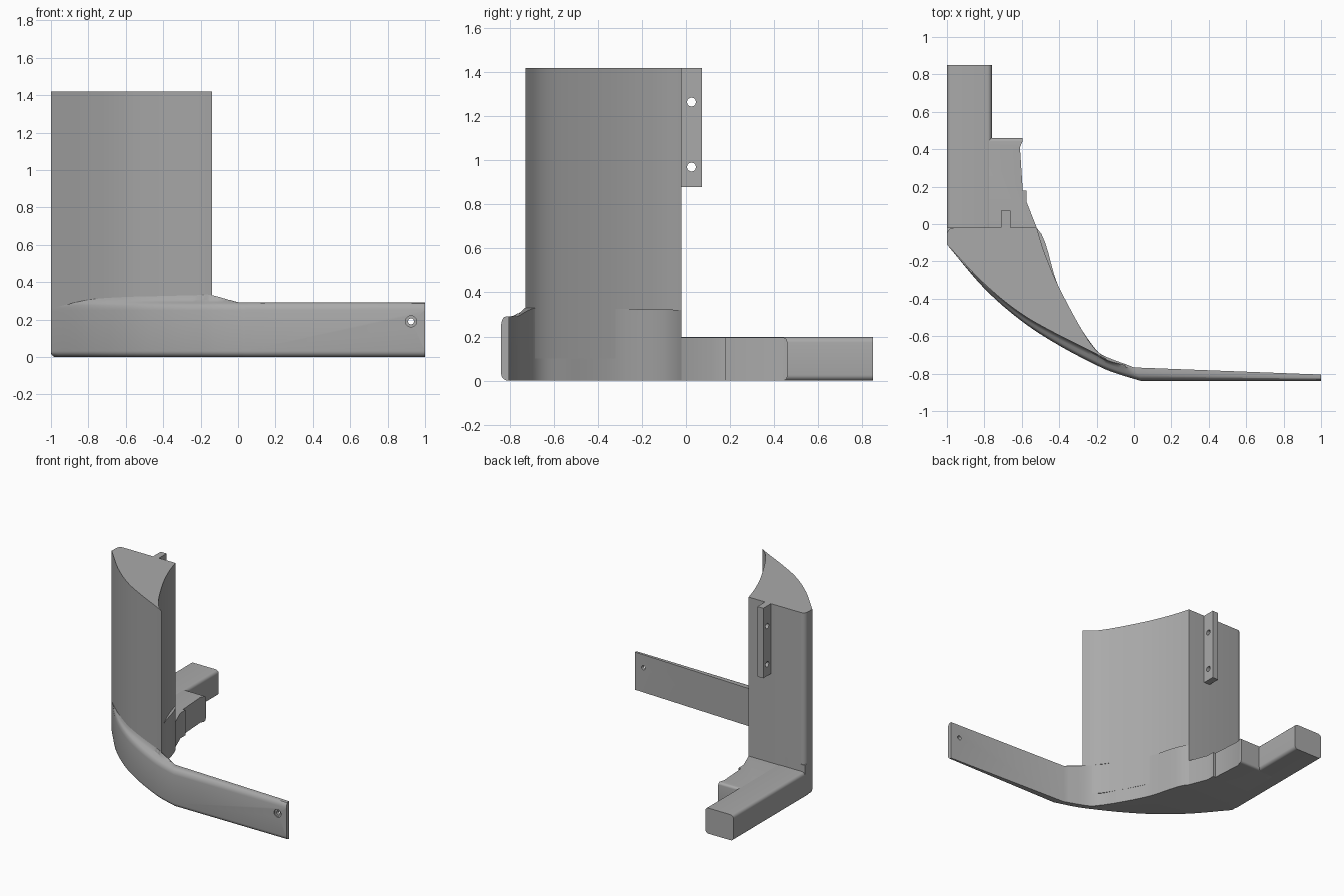
import bpy, bmesh, math
from mathutils import Vector

if "Cube" in bpy.data.objects:
    bpy.data.objects.remove(bpy.data.objects["Cube"], do_unlink=True)

grey = bpy.data.materials.new("plain grey")
grey.use_nodes = True
grey.diffuse_color = (0.4, 0.4, 0.4, 1)
grey.node_tree.nodes["Principled BSDF"].inputs["Base Color"].default_value = (0.4, 0.4, 0.4, 1)


def finish(name, bm):
    bmesh.ops.remove_doubles(bm, verts=bm.verts, dist=0.0005)
    bmesh.ops.recalc_face_normals(bm, faces=bm.faces)
    mesh = bpy.data.meshes.new(name)
    bm.to_mesh(mesh)
    bm.free()
    mesh.materials.append(grey)
    obj = bpy.data.objects.new(name, mesh)
    bpy.context.collection.objects.link(obj)
    bpy.ops.object.select_all(action='DESELECT')
    obj.select_set(True)
    bpy.context.view_layer.objects.active = obj
    bpy.ops.object.shade_smooth_by_angle(angle=math.radians(30))
    return obj


def spline(points, steps=6):
    """Smooth curve through points of any dimension."""
    p = [Vector(q) for q in points]
    p = [2 * p[0] - p[1]] + p + [2 * p[-1] - p[-2]]
    out = []
    for a, b, c, d in zip(p, p[1:], p[2:], p[3:]):
        for i in range(steps):
            t = i / steps
            out.append(b + (c - a) * (t / 2) + (2 * a - 5 * b + 4 * c - d) * (t * t / 2)
                       + (3 * b - a - 3 * c + d) * (t ** 3 / 2))
    return out + [p[-2]]


def prism(outline, shift):
    """Solid made by moving a closed outline along a shift vector."""
    bm = bmesh.new()
    face = bm.faces.new([bm.verts.new(v) for v in outline])
    made = bmesh.ops.extrude_face_region(bm, geom=[face])
    moved = [g for g in made["geom"] if isinstance(g, bmesh.types.BMVert)]
    bmesh.ops.translate(bm, verts=moved, vec=shift)
    return bm


def box(x, y, z):
    return prism([(x[0], y[0], z[0]), (x[1], y[0], z[0]), (x[1], y[1], z[0]), (x[0], y[1], z[0])],
                 (0, 0, z[1] - z[0]))


def bevel(bm, test, size):
    edges = [e for e in bm.edges if test(e.verts[0].co, e.verts[1].co)]
    bmesh.ops.bevel(bm, geom=edges, offset=size, segments=5, profile=0.5, affect='EDGES')


def drill(obj, centre, radius, depth, axis):
    turn = (0, math.pi / 2, 0) if axis == 'X' else (math.pi / 2, 0, 0)
    bpy.ops.mesh.primitive_cylinder_add(vertices=24, radius=radius, depth=depth,
                                        location=centre, rotation=turn)
    cutter = bpy.context.object
    cutter.hide_render = True
    mod = obj.modifiers.new("hole", 'BOOLEAN')
    mod.operation, mod.object, mod.solver = 'DIFFERENCE', cutter, 'EXACT'
    bpy.context.view_layer.objects.active = obj
    bpy.ops.object.modifier_apply(modifier=mod.name)
    bpy.data.objects.remove(cutter, do_unlink=True)


# Lower skirt and arm: stations of outer xy, column foot xy, inner xy, top height
keys = [(-1, -.11, -1, -.11, -.88, -.02, .26),
        (-.8, -.345, -.8, -.32, -.75, -.02, .305),
        (-.6, -.52, -.61, -.475, -.52, -.02, .32),
        (-.4, -.65, -.42, -.585, -.41, -.32, .325),
        (-.2, -.755, -.22, -.685, -.3, -.53, .33),
        (-.1, -.797, -.14, -.73, -.2, -.68, .33),
        (.04, -.84, 0, -.767, 0, -.767, .29)]
stations = [Vector((-1, -.02, -1, -.02, -.9, -.02, .25))] + spline(keys)
stations.append(Vector((1, -.84, 1, -.805, 1, -.805, .29)))

bm = bmesh.new()
rings = []
for i, s in enumerate(stations):
    before, after = stations[max(i - 1, 0)], stations[min(i + 1, len(stations) - 1)]
    run = Vector((after[0] - before[0], after[1] - before[1])).normalized()
    inward = Vector((-run.y, run.x))
    outer, foot, inner, top = Vector(s[0:2]), Vector(s[2:4]), Vector(s[4:6]), s[6]
    inner.y = min(inner.y, -.02)
    ring = [(inner, 0)]
    radius = .032
    for k in range(6):
        a = k / 5 * math.pi / 2
        ring.append((outer + inward * radius * (1 - math.sin(a)), radius * (1 - math.cos(a))))
    for part, z in ((0, .25), (.05, .263), (.17, .277), (.35, .287), (.6, .293), (.85, .305)):
        ring.append((outer.lerp(foot, part), min(z, top)))
    ring += [(foot, top), (inner, top)]
    rings.append([bm.verts.new((p.x, p.y, z)) for p, z in ring])
for a, b in zip(rings, rings[1:]):
    for j in range(len(a)):
        k = (j + 1) % len(a)
        bm.faces.new((a[j], a[k], b[k], b[j]))
bm.faces.new(rings[0])
bm.faces.new(rings[-1])
skirt = finish("skirt_and_arm", bm)
drill(skirt, (.925, -.82, .19), .016, .2, 'Y')
drill(skirt, (.925, -.84, .19), .03, .02, 'Y')

# Upright column with curved front and hollowed inner side
front = spline([k[2:4] for k in keys[:-1]])
side = spline([(-.14, -.73), (-.22, -.655), (-.3, -.53), (-.41, -.32), (-.48, -.15), (-.52, -.02)])
back = [Vector((-.965 - .035 * math.sin(a), -.055 + .035 * math.cos(a)))
        for a in (k / 5 * math.pi / 2 for k in range(6))]
outline = [(p[0], p[1], .1) for p in front + side[1:] + back]
finish("column", prism(outline, (0, 0, 1.32)))

# Stepped foot behind the column
plan = [(-.9, -.05), (-.51, -.05), (-.52, -.02), (-.575, .12), (-.575, .18), (-.595, .18),
        (-.61, .41), (-.597, .44), (-.597, .46), (-.9, .46)]
bm = prism([(x, y, 0) for x, y in plan], (0, 0, .195))
bevel(bm, lambda a, b: a.y > .45 and b.y > .45 and abs(a.z - b.z) < .01, .018)
finish("stepped_foot", bm)

# Long rear bar with rounded long edges
bm = box((-1, -.76), (-.06, .85), (0, .197))
bevel(bm, lambda a, b: abs(a.y - b.y) > .5, .025)
finish("rear_bar", bm)

# Drilled mounting tab on the back of the column
tab = finish("mounting_tab", box((-.71, -.66), (-.04, .073), (.88, 1.42)))
for height in (.97, 1.265):
    drill(tab, (-.685, .025, height), .02, .2, 'X')
